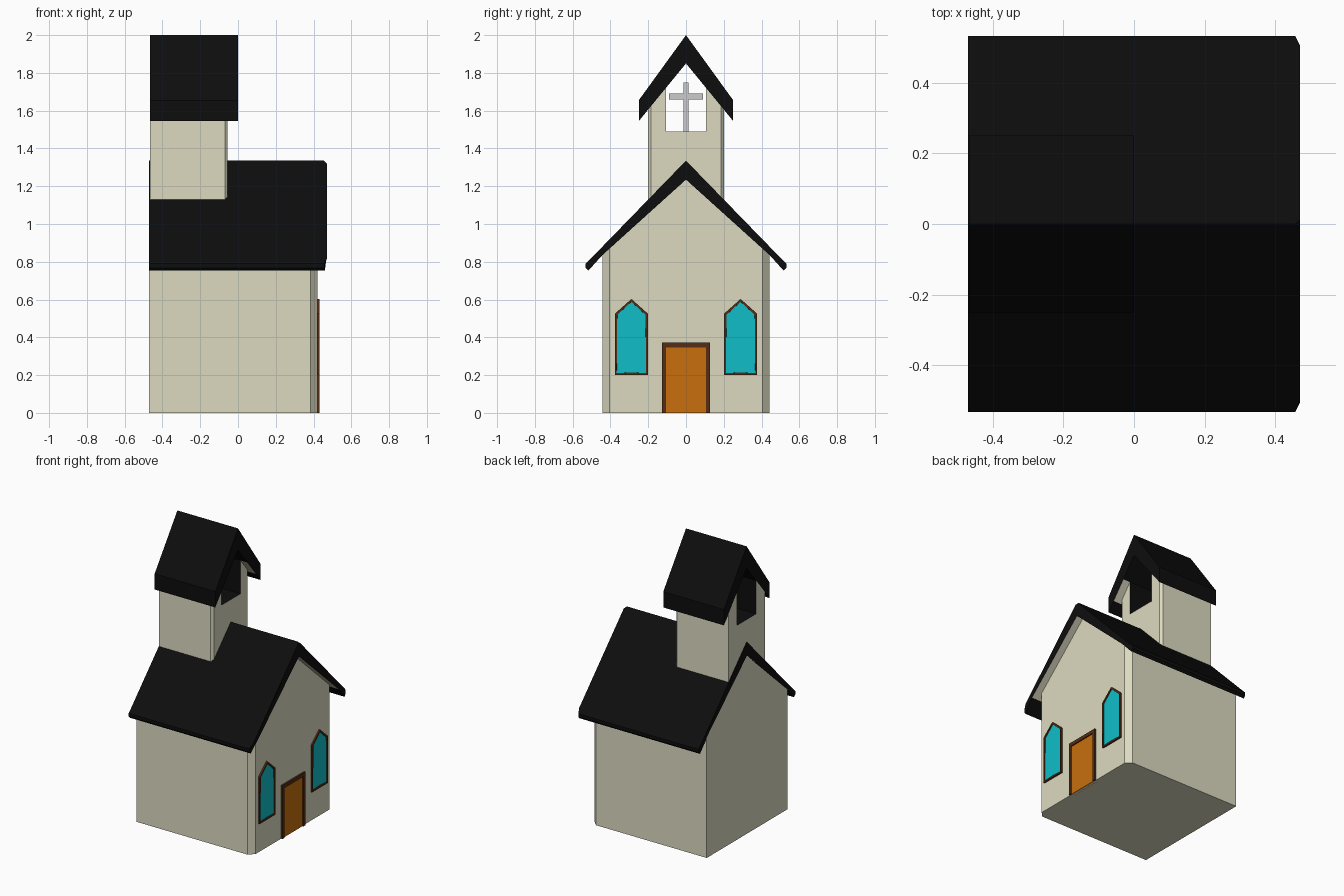
import bpy, bmesh

if "Cube" in bpy.data.objects:
    bpy.data.objects.remove(bpy.data.objects["Cube"])


def material(name, rgb):
    m = bpy.data.materials.new(name)
    m.diffuse_color = (*rgb, 1)
    m.use_nodes = True
    m.node_tree.nodes["Principled BSDF"].inputs["Base Color"].default_value = m.diffuse_color
    return m


CREAM = material("cream", (0.72, 0.70, 0.53))
BLACK = material("black", (0.004, 0.004, 0.004))
BROWN = material("brown", (0.09, 0.026, 0.007))
ORANGE = material("orange", (0.58, 0.162, 0.004))
TEAL = material("teal", (0.005, 0.515, 0.58))


def prism(name, half, x0, x1, mats=(), second=(), dy=0.0, chamfer=0.0, panel=None):
    """Mirror a half profile (y, z[, front inset]) across y = 0 and extrude along x.
    Edges of the half profile listed in `second` take the second material."""
    pts = [(p[0], p[1], p[2] if len(p) > 2 else 0) for p in half]
    pts += [(-y, z, i) for y, z, i in reversed(pts[1:-1])]
    n = len(pts)
    bm = bmesh.new()
    back = [bm.verts.new((x0, y + dy, z)) for y, z, i in pts]
    front = [bm.verts.new((x1 - i, y + dy, z)) for y, z, i in pts]
    bm.faces.new(back)
    front_face = bm.faces.new(front)
    for i in range(n):
        j = (i + 1) % n
        f = bm.faces.new((back[i], back[j], front[j], front[i]))
        f.material_index = int(i in second or n - 1 - i in second)
    bmesh.ops.recalc_face_normals(bm, faces=bm.faces)
    if chamfer:
        # cut the two upright front corners
        w = max(p[0] for p in pts)
        corners = [e for e in bm.edges if all(
            v.co.x > x1 - 1e-4 and abs(v.co.y) > w - 1e-4 for v in e.verts)
            and e.verts[0].co.y * e.verts[1].co.y > 0]
        bmesh.ops.bevel(bm, geom=corners, offset=chamfer, segments=1,
                        affect='EDGES', profile=0.5)
    if panel:
        # recessed pane inside a raised frame
        width, depth = panel
        bmesh.ops.inset_individual(bm, faces=[front_face], thickness=width)
        bmesh.ops.inset_individual(bm, faces=[front_face], thickness=0.0005, depth=-depth)
        front_face.material_index = 1
    me = bpy.data.meshes.new(name)
    bm.to_mesh(me)
    bm.free()
    for m in mats:
        me.materials.append(m)
    ob = bpy.data.objects.new(name, me)
    bpy.context.collection.objects.link(ob)
    return ob


def rect(w, z0, z1):
    return [(0, z0), (w, z0), (w, z1), (0, z1)]


# Main hall with gabled ends
prism("hall", [(0, 0), (0.443, 0), (0.443, 0.84), (0, 1.24)], -0.47, 0.42,
      [CREAM], chamfer=0.037)

# Main roof: nicked ridge and eave corners, pale soffit
prism("hall_roof", [(0, 1.335, 0.014), (0.014, 1.321), (0.505, 0.816), (0.532, 0.79, 0.014),
                    (0.532, 0.768, 0.014), (0.517, 0.753, 0.010), (0.443, 0.835), (0, 1.235)],
      -0.47, 0.47, [BLACK, CREAM], second=(6,))

# Bell tower, open through its top, with dark opening lining
prism("tower", [(0, 1.1), (0.2, 1.1), (0.2, 1.606), (0.105, 1.722), (0.105, 1.49), (0, 1.49)],
      -0.467, -0.055, [CREAM, BLACK], second=(3, 4), chamfer=0.015)

# Tower roof, pale soffit above the tower walls only
prism("tower_roof", [(0, 2.0), (0.25, 1.655), (0.25, 1.545), (0.2, 1.606), (0.105, 1.722),
                     (0, 1.85)],
      -0.467, 0.0, [BLACK, CREAM], second=(3,))

# Cross standing in the tower opening
prism("cross", [(0, 1.49), (0.014, 1.49), (0.014, 1.66), (0.09, 1.66), (0.09, 1.69),
                (0.014, 1.69), (0.014, 1.75), (0, 1.75)], -0.275, -0.245)

# Door and its frame
prism("door", rect(0.106, 0, 0.347), 0.40, 0.424, [ORANGE])
prism("door_frame", [(0, 0.372), (0.126, 0.372), (0.126, 0), (0.106, 0), (0.106, 0.347),
                     (0, 0.347)], 0.40, 0.431, [BROWN])

# Pair of pointed windows
for side, y in (("left", -0.289), ("right", 0.289)):
    prism("window_" + side, [(0, 0.2), (0.088, 0.2), (0.088, 0.525), (0, 0.603)],
          0.40, 0.431, [BROWN, TEAL], dy=y, panel=(0.014, 0.006))
